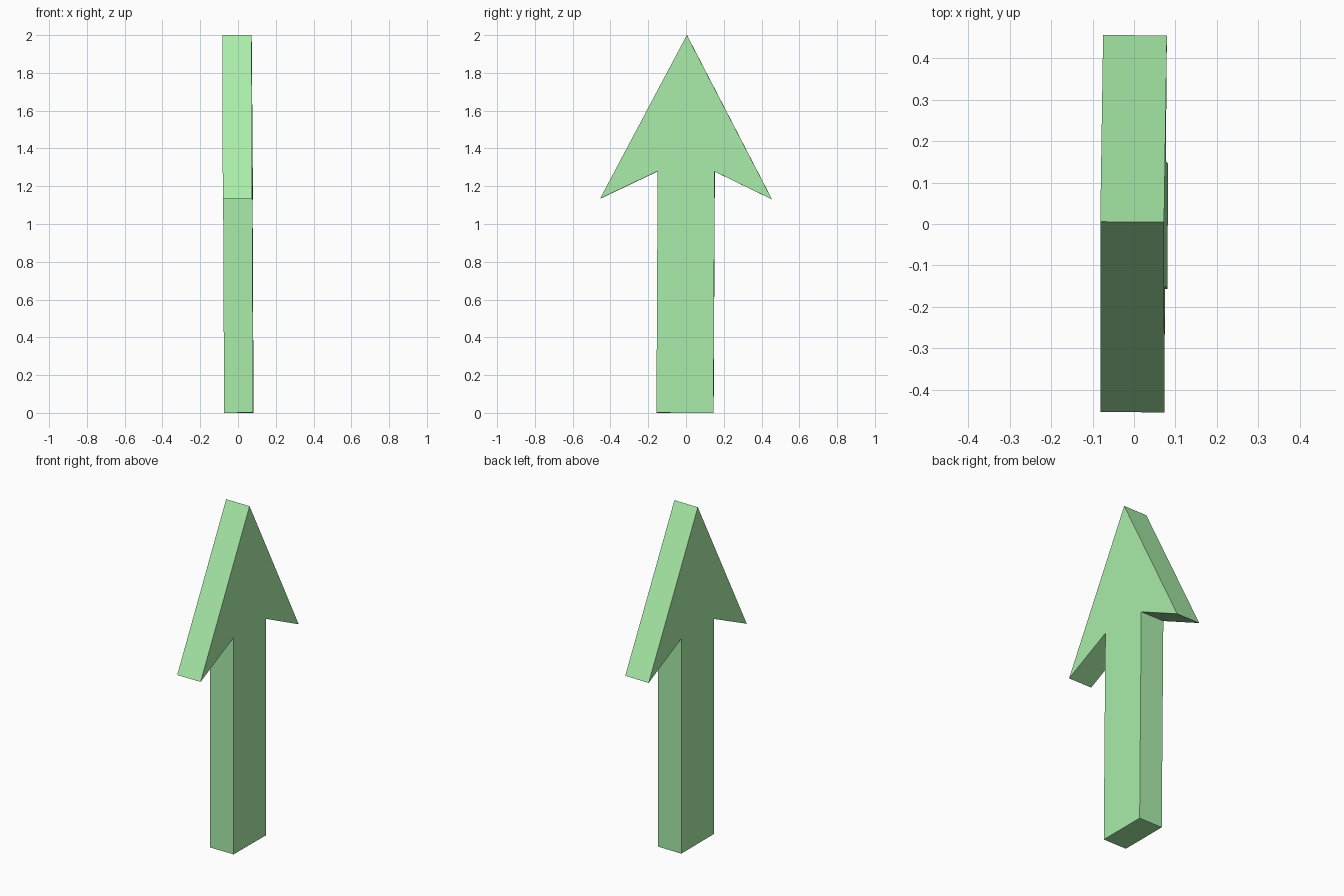
import bpy, bmesh
from mathutils import Euler, Vector

if "Cube" in bpy.data.objects:
    bpy.data.objects.remove(bpy.data.objects["Cube"])

HALF_THICK = 0.077

# Right half of the arrow outline (y, z), tip to base, then mirrored
half = [(0.455, 1.132), (0.151, 1.278), (0.151, 0.0)]
outline = [(0.0, 2.0)] + half + [(-y, z) for y, z in reversed(half)]

# Extrude the outline through its thickness
bm = bmesh.new()
face = bm.faces.new([bm.verts.new((-HALF_THICK, y, z)) for y, z in outline])
ext = bmesh.ops.extrude_face_region(bm, geom=[face])
bmesh.ops.translate(bm, vec=(2 * HALF_THICK, 0, 0),
                    verts=[g for g in ext["geom"] if isinstance(g, bmesh.types.BMVert)])

# The arrow leans very slightly about its middle
bmesh.ops.rotate(bm, cent=Vector((0, 0, 1)), verts=bm.verts,
                 matrix=Euler((-0.005, -0.0045, -0.0066)).to_matrix())
bmesh.ops.recalc_face_normals(bm, faces=bm.faces)

mesh = bpy.data.meshes.new("arrow")
bm.to_mesh(mesh)
bm.free()
arrow = bpy.data.objects.new("arrow", mesh)
bpy.context.collection.objects.link(arrow)

green = bpy.data.materials.new("green")
green.diffuse_color = (0.4, 0.85, 0.4, 1)
green.use_nodes = True
green.node_tree.nodes["Principled BSDF"].inputs["Base Color"].default_value = green.diffuse_color
mesh.materials.append(green)
